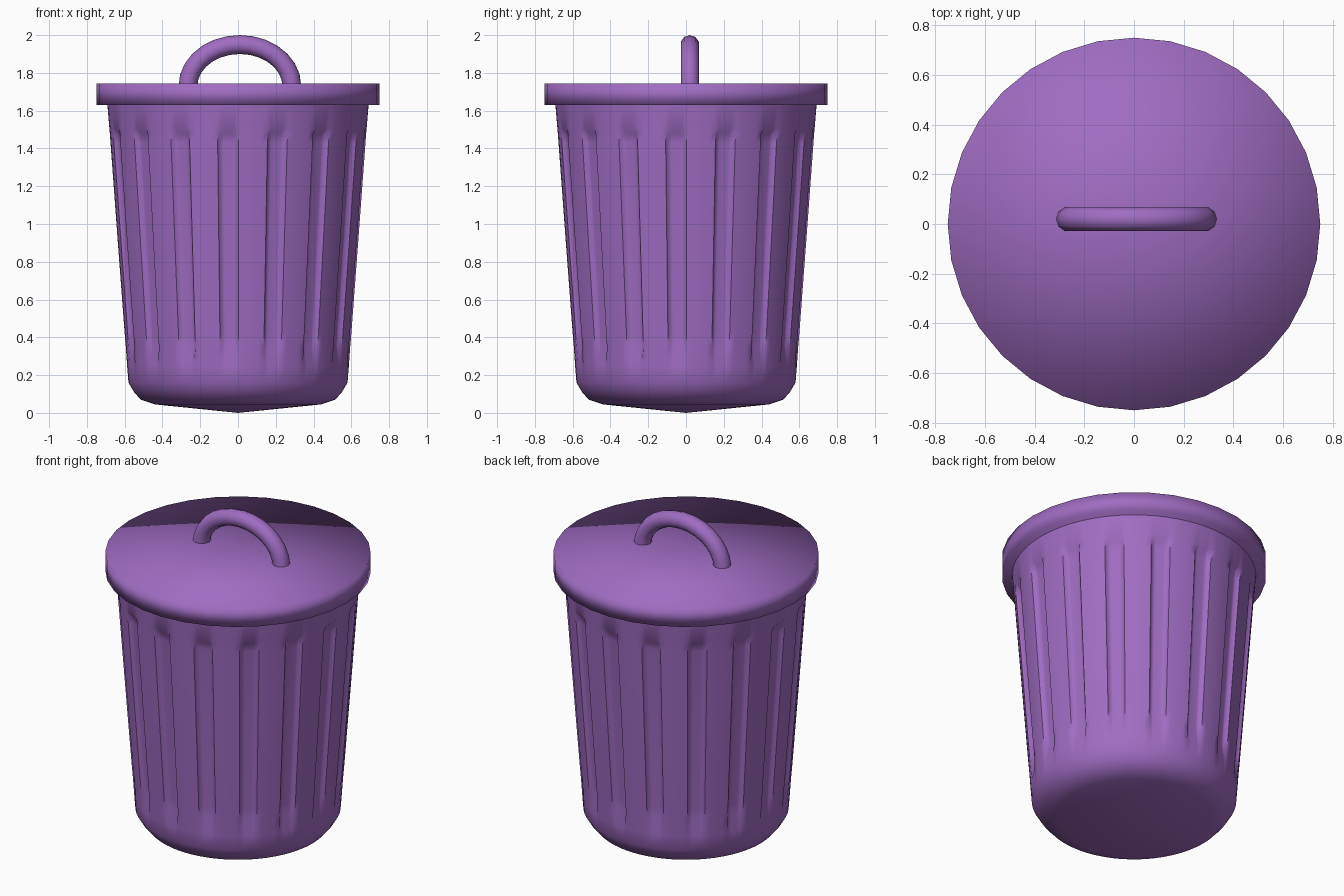
import bpy, bmesh, math
from math import sin, cos, pi, radians

if "Cube" in bpy.data.objects:
    bpy.data.objects.remove(bpy.data.objects["Cube"])

purple = bpy.data.materials.new("purple")
purple.diffuse_color = (0.35, 0.15, 0.54, 1)
purple.use_nodes = True
purple.node_tree.nodes["Principled BSDF"].inputs["Base Color"].default_value = purple.diffuse_color


def finish(name, bm, angle=180):
    bmesh.ops.recalc_face_normals(bm, faces=bm.faces)
    me = bpy.data.meshes.new(name)
    bm.to_mesh(me)
    bm.free()
    me.materials.append(purple)
    ob = bpy.data.objects.new(name, me)
    bpy.context.collection.objects.link(ob)
    bpy.ops.object.select_all(action='DESELECT')
    ob.select_set(True)
    bpy.context.view_layer.objects.active = ob
    if angle >= 180:
        bpy.ops.object.shade_smooth()
    else:
        bpy.ops.object.shade_smooth_by_angle(angle=radians(angle))
    return ob


def skin(bm, rings, closed=True):
    for a, b in zip(rings, rings[1:]):
        n = len(a)
        for i in range(n):
            j = (i + 1) % n
            bm.faces.new((a[i], a[j], b[j], b[i]))


# tapered body with 16 vertical recessed grooves
# columns inside one groove sector: (angle offset in degrees, recess share)
COLS = [(-11.25, 0), (-7.5, 0), (-4.7, 0), (-3.5, 0.9), (-2.2, 1),
        (0, 1), (2.2, 1), (3.5, 0.9), (4.7, 0), (7.5, 0)]
# (radius, height, recess share)
PROFILE = [(0.44, 0.045, 0), (0.515, 0.07, 0), (0.55, 0.11, 0), (0.58, 0.16, 0),
           (0.587, 0.25, 0), (0.594, 0.35, 0.9), (0.60, 0.42, 1), (0.636, 0.9, 1),
           (0.675, 1.43, 1), (0.678, 1.475, 0.85), (0.681, 1.505, 0), (0.692, 1.64, 0)]
DEPTH = 0.025
bm = bmesh.new()
rings = []
for r, z, share in PROFILE:
    ring = []
    for k in range(16):
        for off, s in COLS:
            a = radians(-94.5 + 22.5 * k + off)
            rr = r - DEPTH * share * s
            ring.append(bm.verts.new((rr * cos(a), rr * sin(a), z)))
    rings.append(ring)
skin(bm, rings)
tip = bm.verts.new((0, 0, 0))  # shallow pointed underside
low = rings[0]
for i in range(len(low)):
    bm.faces.new((tip, low[(i + 1) % len(low)], low[i]))
finish("can_body", bm, 50)

# flat lid, smooth shaded over its rim
bm = bmesh.new()
bmesh.ops.create_cone(bm, cap_ends=True, cap_tris=True, segments=32,
                      radius1=0.75, radius2=0.75, depth=0.115)
bmesh.ops.translate(bm, verts=bm.verts, vec=(0, 0, 1.6875))
finish("lid", bm)

# arched handle swept along a half ellipse
bm = bmesh.new()
rings = []
STEPS, SIDES, TUBE = 14, 10, 0.05
for i in range(STEPS + 1):
    t = pi * i / STEPS
    cx, cz = 0.01 + 0.275 * cos(t), 1.73 + 0.22 * sin(t)
    nx, nz = 0.22 * cos(t), 0.275 * sin(t)
    ln = math.hypot(nx, nz)
    ring = []
    for j in range(SIDES):
        u = 2 * pi * j / SIDES
        ring.append(bm.verts.new((cx + TUBE * cos(u) * nx / ln,
                                  0.02 + TUBE * sin(u),
                                  cz + TUBE * cos(u) * nz / ln)))
    rings.append(ring)
skin(bm, rings)
bm.faces.new(rings[0])
bm.faces.new(rings[-1])
finish("lid_handle", bm, 60)
